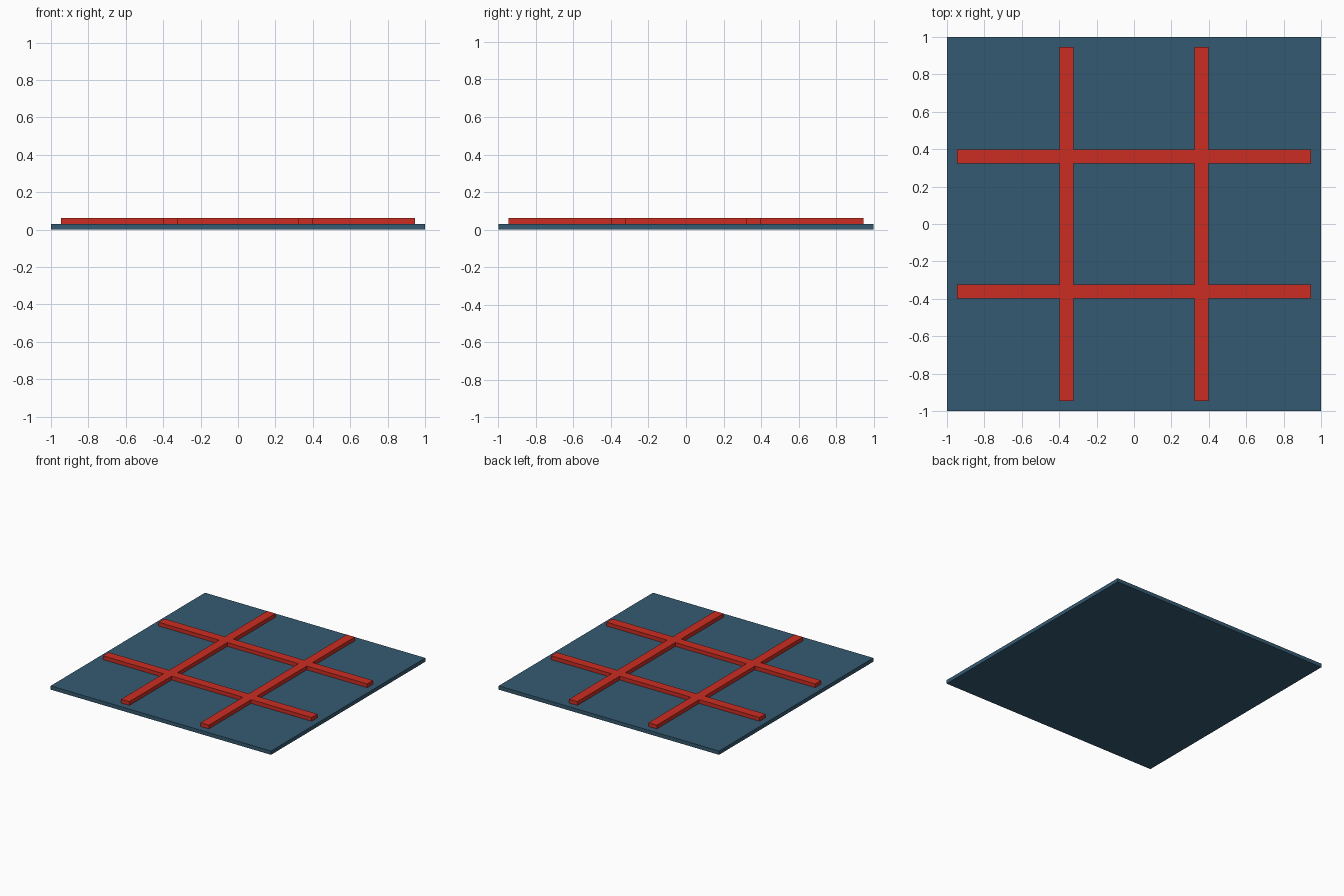
import bpy
import bmesh

cube = bpy.data.objects.get("Cube")
if cube:
    bpy.data.objects.remove(cube, do_unlink=True)

THICK = 0.031


def make_material(name, rgb):
    mat = bpy.data.materials.new(name)
    mat.use_nodes = True
    color = (*rgb, 1.0)
    mat.diffuse_color = color
    mat.node_tree.nodes["Principled BSDF"].inputs["Base Color"].default_value = color
    return mat


def slab(name, lines, keep, bottom, mat):
    """Extrude the kept cells of a square layout into one closed flat slab."""
    bm = bmesh.new()
    n = len(lines)
    grid = [[bm.verts.new((x, y, bottom)) for y in lines] for x in lines]
    for i in range(n - 1):
        for j in range(n - 1):
            if keep(i, j):
                bm.faces.new((grid[i][j], grid[i + 1][j],
                              grid[i + 1][j + 1], grid[i][j + 1]))
    bmesh.ops.delete(bm, geom=[v for v in bm.verts if not v.link_faces], context='VERTS')
    result = bmesh.ops.extrude_face_region(bm, geom=bm.faces[:], use_keep_orig=True)
    top = [g for g in result["geom"] if isinstance(g, bmesh.types.BMVert)]
    bmesh.ops.translate(bm, verts=top, vec=(0, 0, THICK))
    bmesh.ops.recalc_face_normals(bm, faces=bm.faces[:])
    mesh = bpy.data.meshes.new(name)
    bm.to_mesh(mesh)
    bm.free()
    mesh.materials.append(mat)
    obj = bpy.data.objects.new(name, mesh)
    bpy.context.collection.objects.link(obj)
    return obj


blue = make_material("slate_blue", (0.036, 0.102, 0.168))
red = make_material("bright_red", (0.6, 0.026, 0.016))

# Square base board
slab("base_board", [-1, 1], lambda i, j: True, 0, blue)

# Two pairs of crossing bars joined into one raised lattice
half = [0.323, 0.398, 0.947]
lines = [-v for v in reversed(half)] + half
slab("crossing_bars", lines, lambda i, j: i % 2 or j % 2, THICK, red)
